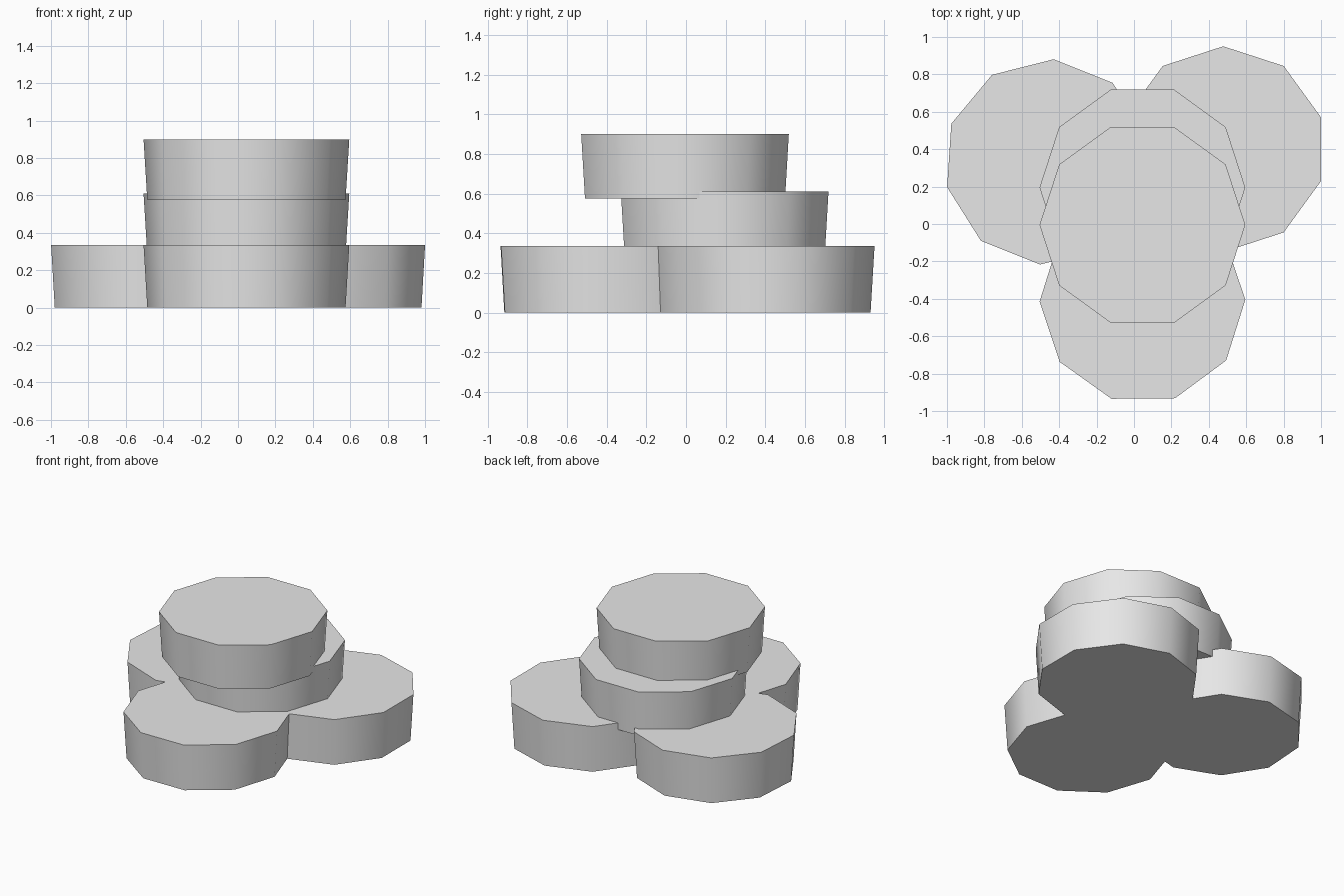
import bpy
import math

cube = bpy.data.objects.get("Cube")
if cube:
    bpy.data.objects.remove(cube, do_unlink=True)

SIDES = 10
R_BOTTOM, R_TOP = 0.53, 0.55

grey = bpy.data.materials.new("light grey")
grey.use_nodes = True
colour = (0.8, 0.8, 0.8, 1)
grey.diffuse_color = colour
grey.node_tree.nodes["Principled BSDF"].inputs["Base Color"].default_value = colour


def flared_disc(name, x, y, z0, z1, turn, r0=R_BOTTOM, r1=R_TOP):
    """Ten-sided disc, slightly wider at the top, turned by some degrees."""
    verts = []
    for r, z in ((r0, z0), (r1, z1)):
        for i in range(SIDES):
            a = math.radians(turn) + math.tau * i / SIDES
            verts.append((x + r * math.cos(a), y + r * math.sin(a), z))
    faces = [(i, (i + 1) % SIDES, (i + 1) % SIDES + SIDES, i + SIDES)
             for i in range(SIDES)]
    faces += [tuple(reversed(range(SIDES))), tuple(range(SIDES, 2 * SIDES))]
    mesh = bpy.data.meshes.new(name)
    mesh.from_pydata(verts, [], faces)
    mesh.materials.append(grey)
    ob = bpy.data.objects.new(name, mesh)
    bpy.context.collection.objects.link(ob)
    return ob


def activate(ob):
    bpy.ops.object.select_all(action='DESELECT')
    ob.select_set(True)
    bpy.context.view_layer.objects.active = ob


# Three-lobed base, merged into one solid with a core filling its middle
base = flared_disc("lobed_base", 0.045, -0.41, 0, 0.335, 0.5)
lobes = [
    flared_disc("left_lobe", 0.477, 0.40, 0, 0.335, 18),
    flared_disc("right_lobe", -0.466, 0.332, 0, 0.335, 14.2),
    flared_disc("base_core", 0.03, 0.1, 0, 0.335, 0, 0.2, 0.2),
]
for lobe in lobes:
    activate(base)
    mod = base.modifiers.new("Merge", 'BOOLEAN')
    mod.operation = 'UNION'
    mod.solver = 'EXACT'
    mod.object = lobe
    bpy.ops.object.modifier_apply(modifier=mod.name)
    bpy.data.objects.remove(lobe, do_unlink=True)

# Two stacked discs, the upper one shifted forward
middle = flared_disc("middle_disc", 0.045, 0.195, 0.285, 0.61, 0)
top = flared_disc("top_disc", 0.045, -0.005, 0.575, 0.90, 0)

# Soft shading round the sides, crisp rims
for ob in (base, middle, top):
    activate(ob)
    bpy.ops.object.shade_smooth_by_angle(angle=math.radians(40))
